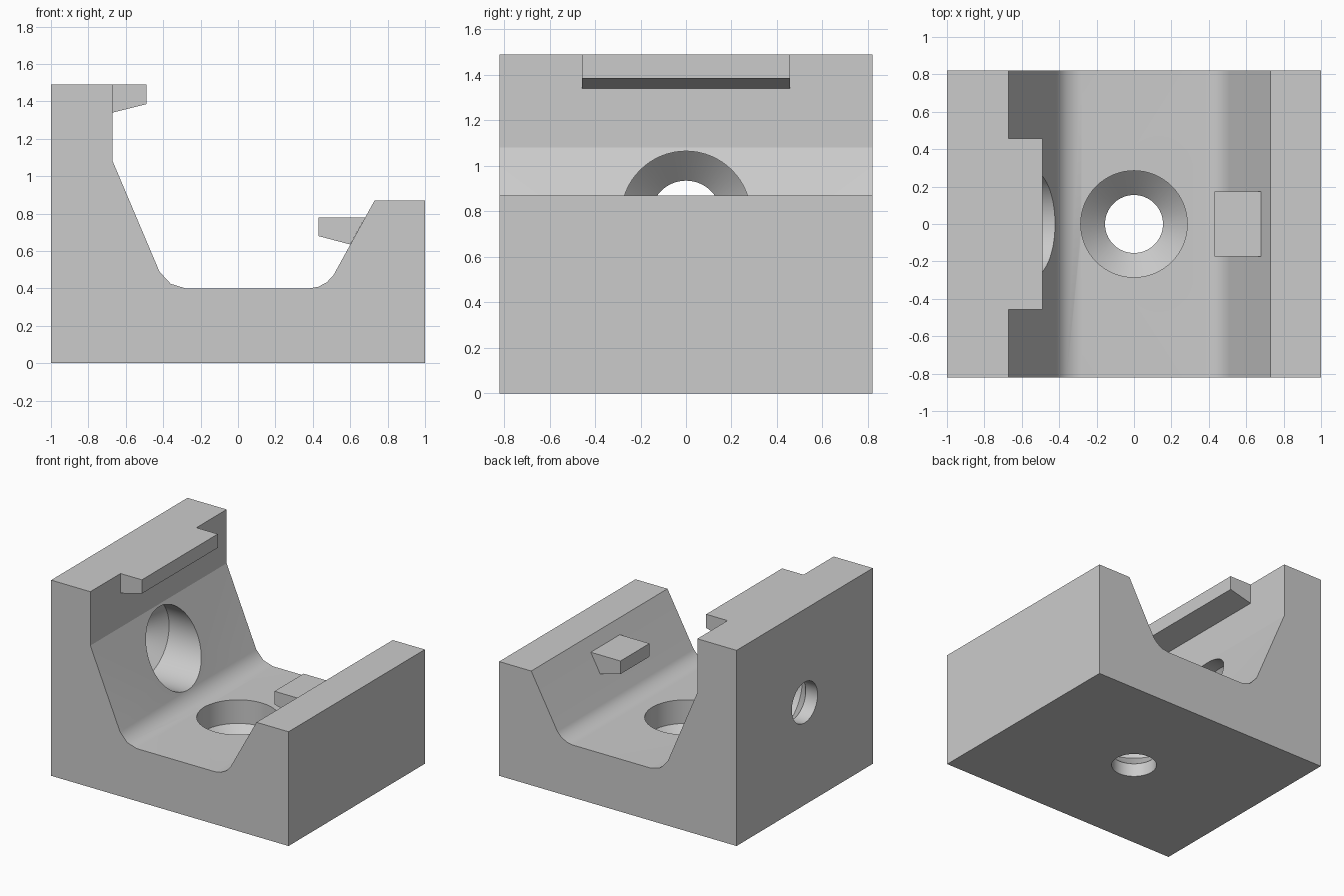
import bpy
import bmesh
import math
from mathutils import Matrix

cube = bpy.data.objects.get("Cube")
if cube:
    bpy.data.objects.remove(cube, do_unlink=True)

HALF_DEPTH = 0.82
GREY = (0.6, 0.6, 0.6, 1)

grey = bpy.data.materials.new("plain grey")
grey.use_nodes = True
grey.diffuse_color = GREY
grey.node_tree.nodes["Principled BSDF"].inputs["Base Color"].default_value = GREY


def finish_mesh(name, bm):
    bmesh.ops.recalc_face_normals(bm, faces=bm.faces[:])
    mesh = bpy.data.meshes.new(name)
    bm.to_mesh(mesh)
    bm.free()
    mesh.materials.append(grey)
    obj = bpy.data.objects.new(name, mesh)
    bpy.context.collection.objects.link(obj)
    return obj


def extrude_profile(name, profile, half_depth):
    """Extrude an x-z outline evenly along y."""
    bm = bmesh.new()
    face = bm.faces.new([bm.verts.new((x, -half_depth, z)) for x, z in profile])
    new = bmesh.ops.extrude_face_region(bm, geom=[face])["geom"]
    verts = [v for v in new if isinstance(v, bmesh.types.BMVert)]
    bmesh.ops.translate(bm, verts=verts, vec=(0, 2 * half_depth, 0))
    return finish_mesh(name, bm)


def screw_cutter(name, length, matrix, sides=64):
    """Stepped cutter: narrow shaft, conical seat, wide bore."""
    rings = [(0.155, -0.1), (0.155, 0.10), (0.285, 0.22), (0.285, length)]
    bm = bmesh.new()
    loops = []
    for radius, z in rings:
        loops.append(bmesh.ops.create_circle(
            bm, segments=sides, radius=radius,
            matrix=Matrix.Translation((0, 0, z)))["verts"])
    for low, high in zip(loops, loops[1:]):
        for i in range(sides):
            j = (i + 1) % sides
            bm.faces.new((low[i], low[j], high[j], high[i]))
    bm.faces.new(loops[0])
    bm.faces.new(loops[-1])
    bm.transform(matrix)
    obj = finish_mesh(name, bm)
    obj.hide_render = True
    return obj


# Bracket body: tall left wall, floor with rounded corners, low right wall
body = extrude_profile("bracket_body", [
    (-1, 0), (1, 0), (1, 0.87), (0.73, 0.87),
    (0.51, 0.47), (0.475, 0.433), (0.43, 0.409), (0.38, 0.40),
    (-0.28, 0.40), (-0.36, 0.425), (-0.42, 0.49),
    (-0.67, 1.08), (-0.67, 1.49), (-1, 1.49)], HALF_DEPTH)

# Countersunk screw holes through the floor and the tall wall
cutters = [
    screw_cutter("floor_hole_cutter", 0.7, Matrix.Identity(4)),
    screw_cutter("wall_hole_cutter", 0.7,
                 Matrix.Translation((-1, 0, 0.78)) @ Matrix.Rotation(math.pi / 2, 4, "Y")),
]
bpy.context.view_layer.objects.active = body
for cutter in cutters:
    cut = body.modifiers.new(cutter.name, "BOOLEAN")
    cut.operation = "DIFFERENCE"
    cut.solver = "EXACT"
    cut.object = cutter
    bpy.ops.object.modifier_apply(modifier=cut.name)
    bpy.data.objects.remove(cutter, do_unlink=True)

# Smooth the bores and corner fillets, keeping the wall crease crisp
bpy.ops.object.select_all(action="DESELECT")
body.select_set(True)
bpy.ops.object.shade_smooth_by_angle(angle=math.radians(35))
verts = body.data.vertices
for edge in body.data.edges:
    if all(abs(verts[i].co.z - 1.08) < 0.001 for i in edge.vertices):
        edge.use_edge_sharp = True
weighted = body.modifiers.new("flat_panels", "WEIGHTED_NORMAL")
weighted.keep_sharp = True

# Retaining lips that hook over the channel
extrude_profile("tall_wall_lip", [
    (-0.67, 1.34), (-0.49, 1.385), (-0.49, 1.49), (-0.67, 1.49)], 0.457)
extrude_profile("low_wall_lip", [
    (0.43, 0.68), (0.60, 0.635), (0.68, 0.78), (0.43, 0.78)], 0.175)
